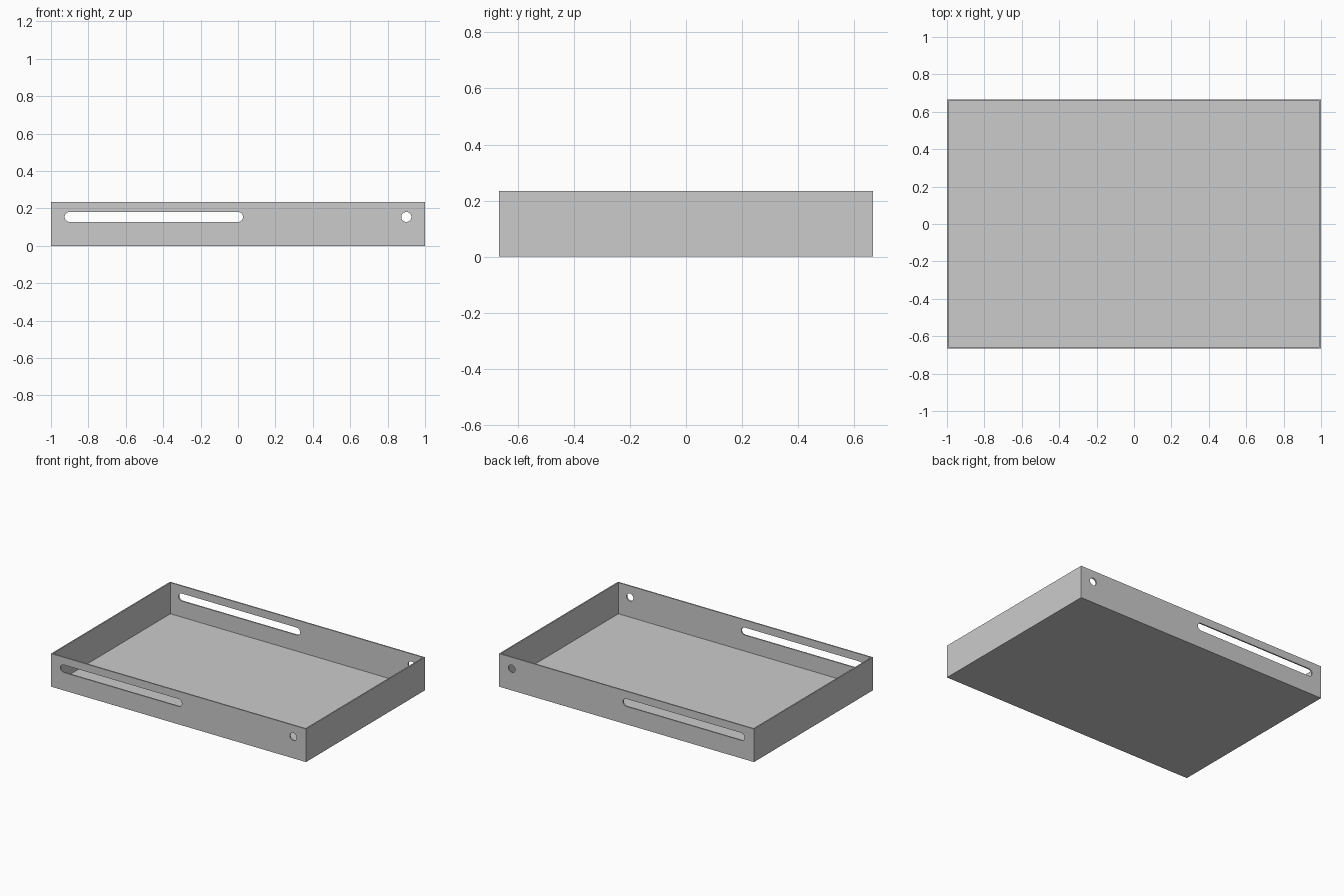
import bpy
import bmesh
import math

if "Cube" in bpy.data.objects:
    bpy.data.objects.remove(bpy.data.objects["Cube"], do_unlink=True)

HALF_X, HALF_Y, HEIGHT = 1.0, 0.6667, 0.2345
WALL = 0.0133
HOLE_Z, HOLE_R = 0.154, 0.0267

grey = bpy.data.materials.new("plain grey")
grey.use_nodes = True
grey.diffuse_color = (0.6, 0.6, 0.6, 1)
grey.node_tree.nodes["Principled BSDF"].inputs["Base Color"].default_value = (0.6, 0.6, 0.6, 1)


def add_object(name, bm):
    mesh = bpy.data.meshes.new(name)
    bmesh.ops.recalc_face_normals(bm, faces=bm.faces)
    bm.to_mesh(mesh)
    bm.free()
    mesh.materials.append(grey)
    obj = bpy.data.objects.new(name, mesh)
    bpy.context.collection.objects.link(obj)
    return obj


def slot_cutter(name, x0, x1, steps=16):
    """Rounded slot running through both long walls; x0 == x1 gives a round hole."""
    bm = bmesh.new()
    points = []
    for centre, start in ((x1, -math.pi / 2), (x0, math.pi / 2)):
        count = steps if x0 == x1 else steps + 1
        for i in range(count):
            a = start + math.pi * i / steps
            points.append((centre + HOLE_R * math.cos(a), HOLE_Z + HOLE_R * math.sin(a)))
    face = bm.faces.new([bm.verts.new((x, -1, z)) for x, z in points])
    side = bmesh.ops.extrude_face_region(bm, geom=[face])["geom"]
    moved = [v for v in side if isinstance(v, bmesh.types.BMVert)]
    bmesh.ops.translate(bm, verts=moved, vec=(0, 2, 0))
    obj = add_object(name, bm)
    obj.hide_render = True
    obj.hide_set(True)
    return obj


# Open tray: a box with its top inset and pushed down to the floor
bm = bmesh.new()
bmesh.ops.create_cube(bm, size=1)
for v in bm.verts:
    v.co = (v.co.x * 2 * HALF_X, v.co.y * 2 * HALF_Y, (v.co.z + 0.5) * HEIGHT)
top = max(bm.faces, key=lambda f: f.calc_center_median().z)
bmesh.ops.inset_region(bm, faces=[top], thickness=WALL)
inner = bmesh.ops.extrude_face_region(bm, geom=[top])["geom"]
floor_verts = [v for v in inner if isinstance(v, bmesh.types.BMVert)]
bmesh.ops.translate(bm, verts=floor_verts, vec=(0, 0, WALL - HEIGHT))
if top.is_valid:
    bmesh.ops.delete(bm, geom=[top], context='FACES_ONLY')
tray = add_object("tray", bm)

# Long slot and round hole through the front and back walls
for cutter in (slot_cutter("slot_cutter", -0.9, 0.0), slot_cutter("hole_cutter", 0.9, 0.9)):
    mod = tray.modifiers.new(cutter.name, 'BOOLEAN')
    mod.operation = 'DIFFERENCE'
    mod.solver = 'EXACT'
    mod.object = cutter

# Smooth the rounded slot ends while keeping all corners sharp
bpy.ops.object.select_all(action='DESELECT')
tray.select_set(True)
bpy.context.view_layer.objects.active = tray
for mod in list(tray.modifiers):
    bpy.ops.object.modifier_apply(modifier=mod.name)
bpy.ops.object.shade_smooth_by_angle(angle=math.radians(30))
